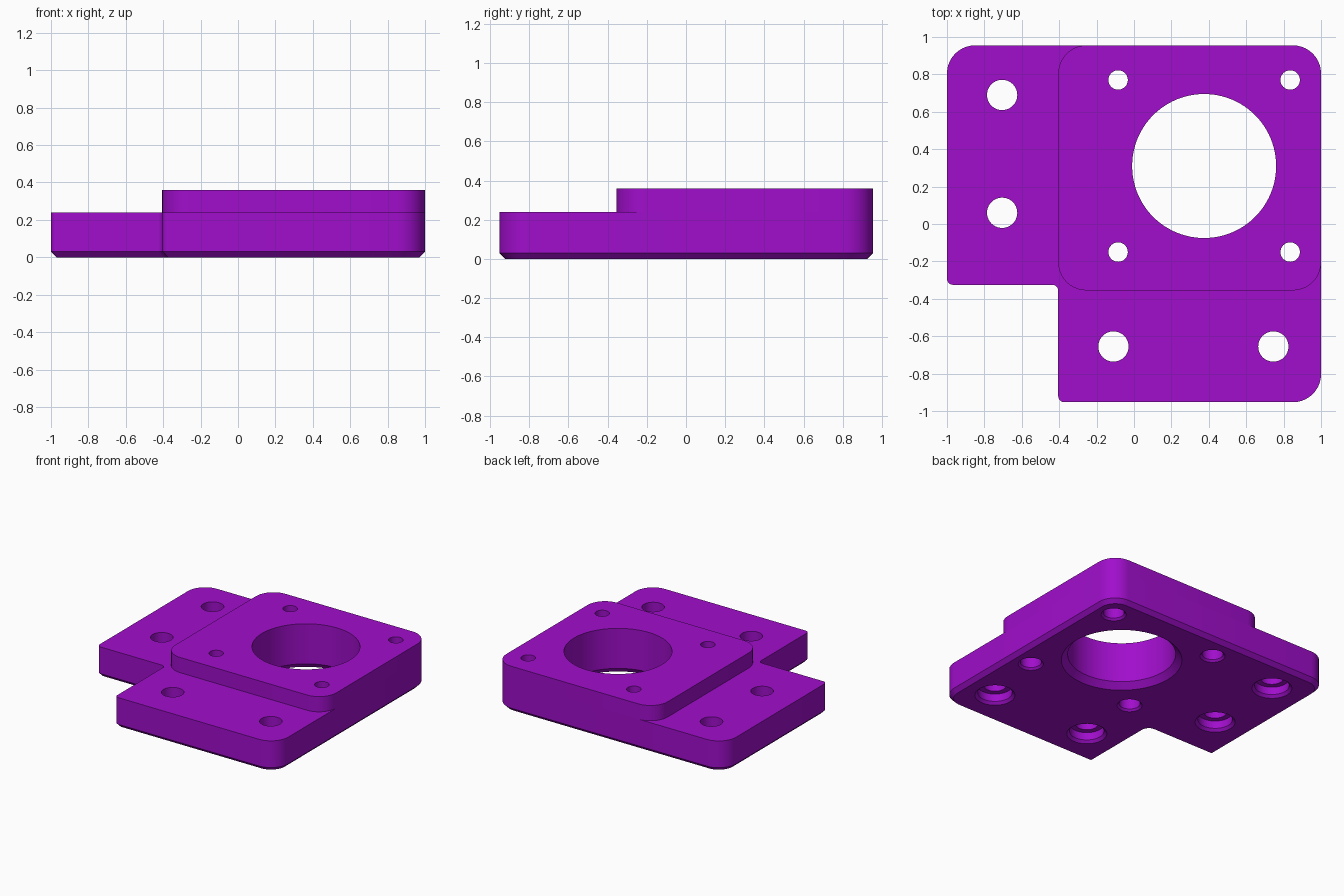
import bpy, bmesh, math
from mathutils import Vector

if "Cube" in bpy.data.objects:
    bpy.data.objects.remove(bpy.data.objects["Cube"])

purple = bpy.data.materials.new("purple plastic")
purple.diffuse_color = (0.352, 0.0044, 0.60, 1)
purple.use_nodes = True
purple.node_tree.nodes["Principled BSDF"].inputs["Base Color"].default_value = purple.diffuse_color


def outline(corners, inset=0.0, steps=10):
    """Right-angled counter-clockwise outline with filleted corners."""
    pts, n = [], len(corners)
    for i, (x, y, r) in enumerate(corners):
        p = Vector((x, y))
        d1 = (p - Vector(corners[i - 1][:2])).normalized()
        d2 = (Vector(corners[(i + 1) % n][:2]) - p).normalized()
        convex = d1.x * d2.y - d1.y * d2.x > 0
        p += inset * (Vector((-d1.y, d1.x)) + Vector((-d2.y, d2.x)))
        r += -inset if convex else inset
        c = p - d1 * r + d2 * r
        for k in range(steps + 1):
            t = math.pi / 2 * k / steps
            pts.append(c + r * (d1 * math.sin(t) - d2 * math.cos(t)))
    return pts


def loft(bm, rings):
    """Closed solid through a stack of (points, height) rings."""
    loops = [[bm.verts.new((p[0], p[1], z)) for p in pts] for pts, z in rings]
    n = len(loops[0])
    for a, b in zip(loops, loops[1:]):
        for i in range(n):
            j = (i + 1) % n
            bm.faces.new((a[i], a[j], b[j], b[i]))
    bm.faces.new(loops[0][::-1])
    bm.faces.new(loops[-1])


def make(name, bm):
    me = bpy.data.meshes.new(name)
    bm.to_mesh(me)
    bm.free()
    me.materials.append(purple)
    ob = bpy.data.objects.new(name, me)
    bpy.context.collection.objects.link(ob)
    return ob


def drill(bm, x, y, profile, sides):
    """Turned cutter from a (radius, height) profile."""
    loft(bm, [([(x + r * math.cos(2 * math.pi * k / sides),
                 y + r * math.sin(2 * math.pi * k / sides)) for k in range(sides)], z)
              for r, z in profile])


# L-shaped base plate with a chamfered lower edge
base = [(-1, -0.325, 0.032), (-0.405, -0.325, 0.032), (-0.405, -0.953, 0.032),
        (1, -0.953, 0.15), (1, 0.955, 0.15), (-1, 0.955, 0.15)]
bm = bmesh.new()
loft(bm, [(outline(base, 0.03), 0), (outline(base), 0.03), (outline(base), 0.24)])
plate = make("base_plate", bm)

# raised motor pad
raised = [(-0.405, -0.355, 0.15), (1, -0.355, 0.15), (1, 0.955, 0.15), (-0.405, 0.955, 0.15)]
bm = bmesh.new()
loft(bm, [(outline(raised), 0.24), (outline(raised), 0.36)])
pad = make("motor_pad", bm)

# cutters: central bore, motor screw holes, counterbored mounting holes
bm = bmesh.new()
drill(bm, 0.375, 0.31, [(0.48, -0.05), (0.385, 0.045), (0.385, 0.5)], 96)
for x in (-0.085, 0.835):
    for y in (-0.15, 0.77):
        drill(bm, x, y, [(0.14, -0.05), (0.075, 0.015), (0.075, 0.2),
                         (0.052, 0.2), (0.052, 0.5)], 32)
for x, y in ((-0.705, 0.69), (-0.705, 0.06), (-0.11, -0.655), (0.745, -0.655)):
    drill(bm, x, y, [(0.193, -0.05), (0.123, 0.02), (0.123, 0.08),
                     (0.081, 0.08), (0.081, 0.5)], 40)
cutter = make("hole_cutter", bm)
cutter.hide_render = True

# cut the holes and smooth the rounded walls
for ob in (plate, pad):
    mod = ob.modifiers.new("holes", 'BOOLEAN')
    mod.operation = 'DIFFERENCE'
    mod.solver = 'EXACT'
    mod.object = cutter
    bpy.ops.object.select_all(action='DESELECT')
    ob.select_set(True)
    bpy.context.view_layer.objects.active = ob
    bpy.ops.object.modifier_apply(modifier=mod.name)
    bpy.ops.object.shade_smooth_by_angle(angle=math.radians(30))
bpy.data.objects.remove(cutter)
